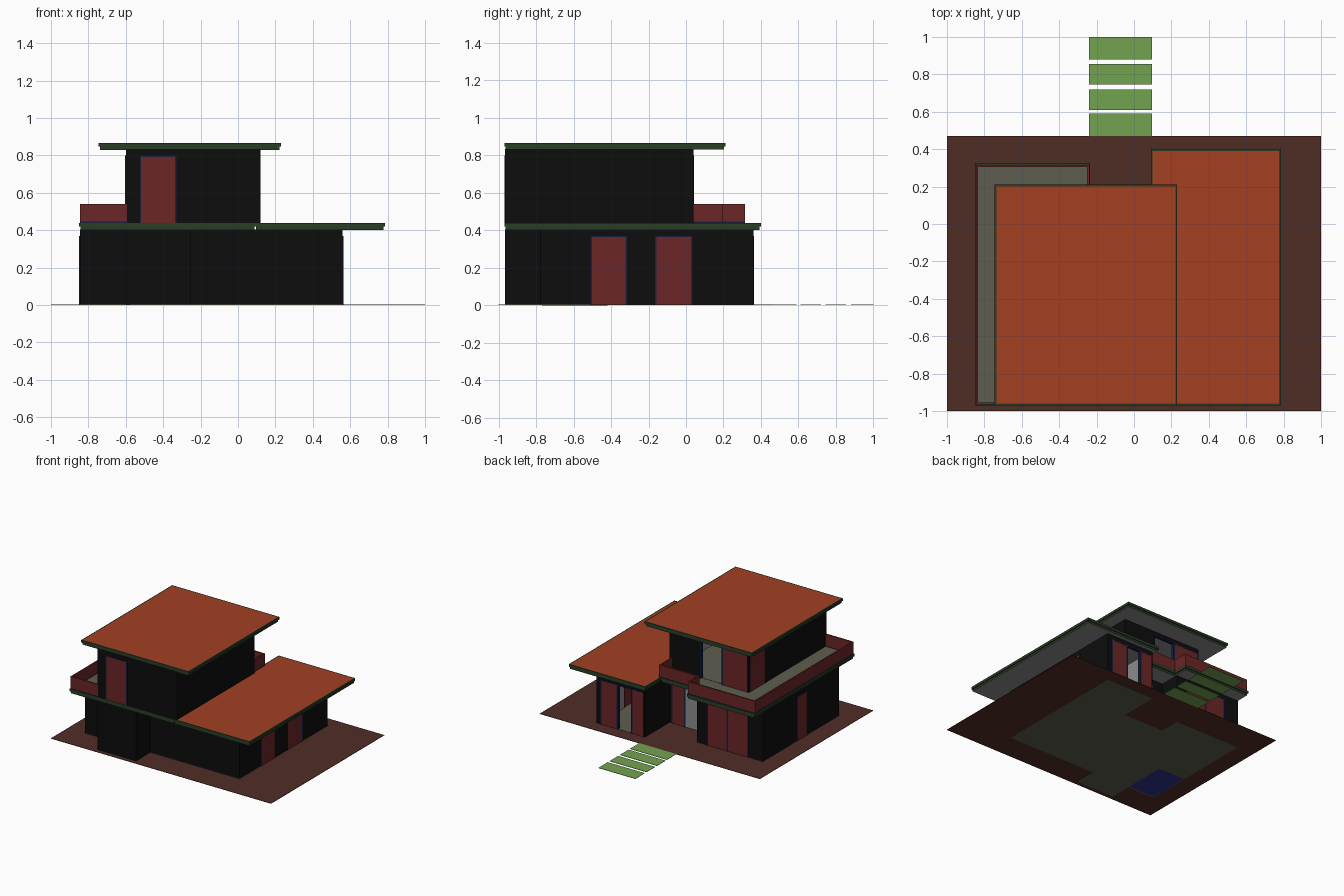
import bpy, bmesh
from mathutils import Vector, Matrix

if "Cube" in bpy.data.objects:
    bpy.data.objects.remove(bpy.data.objects["Cube"])


def material(name, rgb):
    m = bpy.data.materials.new(name)
    m.use_nodes = True
    m.diffuse_color = (*rgb, 1)
    m.node_tree.nodes["Principled BSDF"].inputs["Base Color"].default_value = (*rgb, 1)
    return m


BLACK = material("wall_black", (.004, .004, .004))
RED = material("panel_red", (.145, .019, .02))
NAVY = material("frame_navy", (.008, .014, .05))
GREEN = material("fascia_green", (.024, .046, .019))
ORANGE = material("roof_orange", (.36, .052, .016))
FLOOR = material("floor_grey", (.11, .11, .08))
PALE = material("soffit_pale", (.26, .26, .26))
BROWN = material("ground_brown", (.078, .026, .019))
STONE = material("path_green", (.175, .36, .08))
BLUE = material("tile_blue", (.03, .03, .27))


def finish(name, bm, mats):
    me = bpy.data.meshes.new(name)
    bm.to_mesh(me)
    bm.free()
    for m in mats:
        me.materials.append(m)
    ob = bpy.data.objects.new(name, me)
    bpy.context.collection.objects.link(ob)
    return ob


def add_box(bm, lo, hi, mat=0, frame=Matrix(), inner=None):
    """Box in a local frame; its +y face can take another material."""
    lo, hi = Vector(lo), Vector(hi)
    size = hi - lo
    place = frame @ Matrix.Translation((lo + hi) / 2) @ Matrix.Diagonal((*size, 1))
    verts = bmesh.ops.create_cube(bm, size=1, matrix=place)["verts"]
    inward = frame.to_3x3() @ Vector((0, 1, 0))
    for f in {f for v in verts for f in v.link_faces}:
        f.normal_update()
        f.material_index = mat
        if inner is not None and f.normal.dot(inward) > .9:
            f.material_index = inner


def box(name, lo, hi, mat):
    bm = bmesh.new()
    add_box(bm, lo, hi)
    return finish(name, bm, [mat])


def prism(bm, outline, z0, z1):
    base = bm.faces.new([bm.verts.new((x, y, z0)) for x, y in outline])
    new = bmesh.ops.extrude_face_region(bm, geom=[base])["geom"]
    bmesh.ops.translate(bm, vec=(0, 0, z1 - z0),
                        verts=[g for g in new if isinstance(g, bmesh.types.BMVert)])
    bmesh.ops.recalc_face_normals(bm, faces=bm.faces[:])


def plate(name, outline, z0, z1, mat):
    bm = bmesh.new()
    prism(bm, outline, z0, z1)
    return finish(name, bm, [mat])


def slab(name, outline, z0, z1, top):
    """Roof slab with a bordered top, stepped fascia and pale soffit."""
    bm = bmesh.new()
    prism(bm, outline, z0 + .017, z1)
    upper = max(bm.faces, key=lambda f: f.calc_center_median().z)
    lower = min(bm.faces, key=lambda f: f.calc_center_median().z)
    bmesh.ops.inset_region(bm, faces=[upper], thickness=.009, use_even_offset=True)
    bmesh.ops.inset_region(bm, faces=[lower], thickness=.007, use_even_offset=True)
    upper.material_index = 1
    new = bmesh.ops.extrude_face_region(bm, geom=[lower])["geom"]
    bmesh.ops.translate(bm, vec=(0, 0, -.017),
                        verts=[g for g in new if isinstance(g, bmesh.types.BMVert)])
    for g in new:
        if isinstance(g, bmesh.types.BMFace):
            g.material_index = 2
    if lower.is_valid:
        bmesh.ops.delete(bm, geom=[lower], context='FACES_ONLY')
    bmesh.ops.recalc_face_normals(bm, faces=bm.faces[:])
    return finish(name, bm, [GREEN, top, PALE])


def storey(name, outline, z0, z1, head, openings):
    """Walls along an outline, split around framed openings."""
    walls, panels = bmesh.new(), bmesh.new()
    fills = {"red": 0, "pale": 2}
    thick, bar = .02, .007
    for i, p in enumerate(outline):
        p, q = Vector((*p, 0)), Vector((*outline[(i + 1) % len(outline)], 0))
        angle = Vector((1, 0)).angle_signed((q - p).to_2d())
        frame = Matrix.Translation(p) @ Matrix.Rotation(-angle, 4, 'Z')
        t = 0
        for a, b, kind in openings.get(i, []):
            if a - t > .001:
                add_box(walls, (t, 0, z0), (a, thick, z1), 0, frame, 1)
            add_box(walls, (a, 0, head), (b, thick, z1), 0, frame, 1)
            # jambs and head rail
            for s, e, low in ((a, a + bar, z0), (b - bar, b, z0), (a, b, head - bar)):
                add_box(panels, (s, -.004, low), (e, thick, head), 1, frame)
            if kind in fills:
                add_box(panels, (a + bar, -.002, z0), (b - bar, .014, head - bar),
                        fills[kind], frame)
            t = b
        add_box(walls, (t, 0, z0), ((q - p).length, thick, z1), 0, frame, 1)
    finish(name + "_walls", walls, [BLACK, PALE])
    finish(name + "_panels", panels, [RED, NAVY, PALE])


# Ground and stepping stones
box("ground", (-1, -1, .001), (1, .47, .004), BROWN)
for k, (a, b) in enumerate([(.47, .59), (.61, .72), (.745, .855), (.88, 1)]):
    box(f"stepping_stone_{k + 1}", (-.24, a, .001), (.095, b, .004), STONE)

# Lower storey
lower = [(-.845, -.78), (-.6, -.78), (-.6, -.965), (-.25, -.965), (-.25, -.78),
         (.56, -.78), (.56, .36), (.12, .36), (.12, .04), (-.245, .04),
         (-.245, .21), (-.845, .21)]
plate("lower_floor", lower, 0, .006, FLOOR)
box("wet_room_floor", (-.84, -.77, -.0005), (-.6, -.42, .007), BLUE)
storey("lower", lower, .004, .405, .37, {
    5: [(.27, .465, "red"), (.615, .815, "red")],
    6: [(.04, .19, "red"), (.19, .32, "open"), (.32, .43, "red")],
    8: [(.02, .14, "red"), (.14, .28, "pale")],
    10: [(.09, .28, "red"), (.28, .47, "red")],
    11: [(.44, .58, "red")]})

# Balcony slab and the wing roof
slab("balcony_slab", [(-.85, -.97), (.095, -.97), (.095, .2), (-.235, .2),
                      (-.235, .325), (-.85, .325)], .402, .44, FLOOR)
slab("wing_roof", [(.09, -.97), (.785, -.97), (.785, .4), (.09, .4)],
     .402, .44, ORANGE)
box("upper_floor", (-.59, -.955, .438), (.11, .03, .442), FLOOR)

# Parapet around the balcony
path = [(-.6, -.96), (-.84, -.96), (-.84, .31), (-.245, .31), (-.245, .19),
        (.1, .19), (.1, .04)]
rail = bmesh.new()
w = .006
for (xa, ya), (xb, yb) in zip(path, path[1:]):
    x0, x1, y0, y1 = min(xa, xb), max(xa, xb), min(ya, yb), max(ya, yb)
    add_box(rail, (x0 - w, y0 - w, .446), (x1 + w, y1 + w, .54), 0)
    add_box(rail, (x0 - w, y0 - w, .438), (x1 + w, y1 + w, .446), 1)
finish("balcony_parapet", rail, [RED, NAVY])

# Upper storey with a corner window
storey("upper", [(-.6, -.965), (.12, -.965), (.12, .04), (-.6, .04)],
       .438, .835, .8, {
           0: [(.075, .27, "red")],
           2: [(.28, .48, "open"), (.48, .71, "red")],
           3: [(.01, .215, "red")]})
slab("upper_roof", [(-.745, -.97), (.23, -.97), (.23, .21), (-.745, .21)],
     .83, .867, ORANGE)
